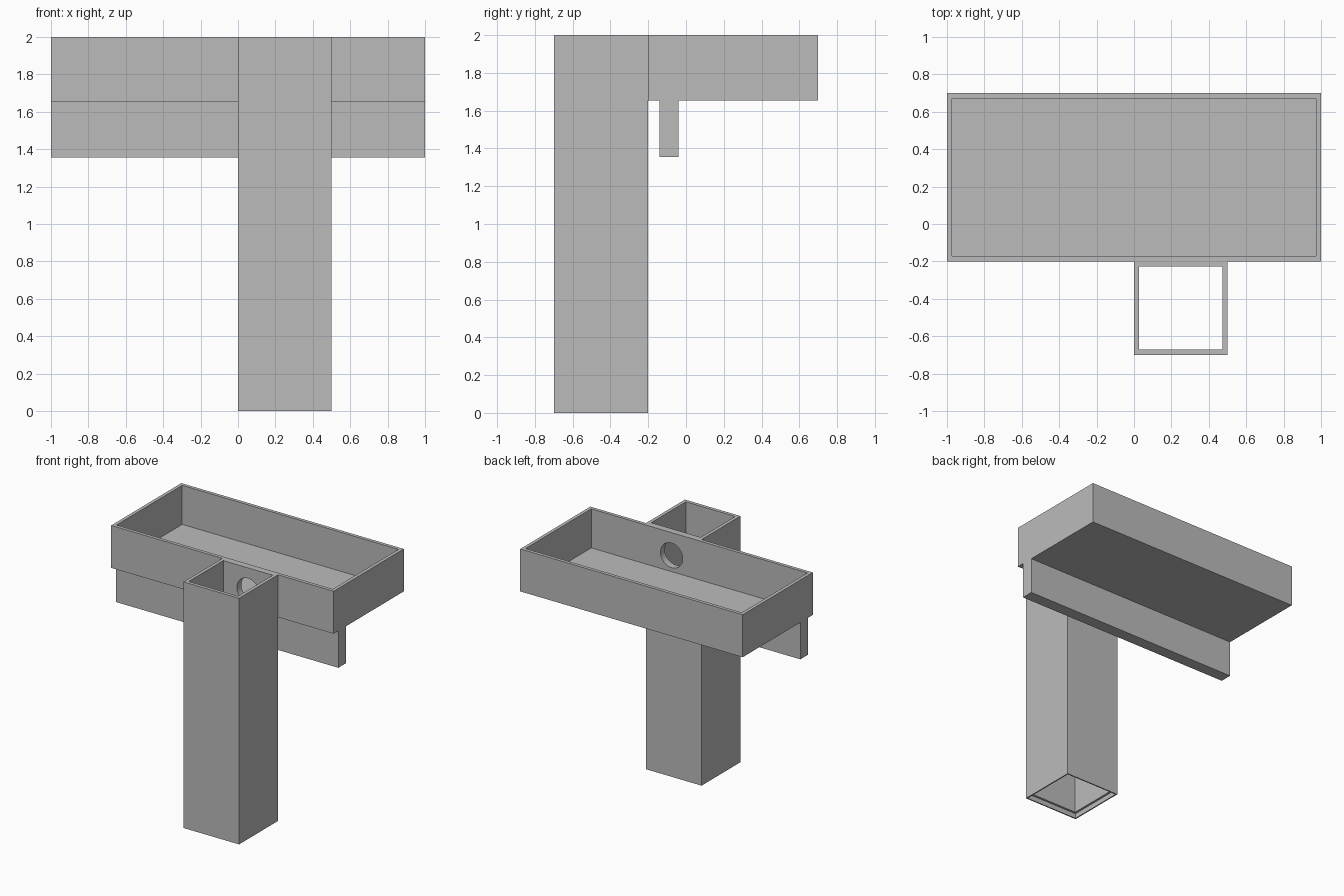
import bpy
from mathutils import Vector

cube = bpy.data.objects.get("Cube")
if cube:
    bpy.data.objects.remove(cube, do_unlink=True)

grey = bpy.data.materials.new("plain_grey")
grey.use_nodes = True
COLOUR = (0.5, 0.5, 0.5, 1)
grey.diffuse_color = COLOUR
grey.node_tree.nodes["Principled BSDF"].inputs["Base Color"].default_value = COLOUR

WALL = 0.028


def box(name, low, high):
    low, high = Vector(low), Vector(high)
    bpy.ops.mesh.primitive_cube_add(size=1, location=(low + high) / 2)
    obj = bpy.context.object
    obj.name = name
    obj.scale = high - low
    bpy.ops.object.transform_apply(location=False, rotation=False, scale=True)
    obj.data.materials.append(grey)
    return obj


def cut(obj, cutter):
    mod = obj.modifiers.new(cutter.name, "BOOLEAN")
    mod.operation = "DIFFERENCE"
    mod.solver = "EXACT"
    mod.object = cutter
    cutter.hide_render = True
    cutter.hide_set(True)


# Open tray
tray = box("tray", (-1, -0.2, 1.655), (1, 0.7, 2))
cut(tray, box("tray_cutter", (-1 + WALL, -0.2 + WALL, 1.655 + WALL),
              (1 - WALL, 0.7 - WALL, 2.1)))

# Hollow column, with a shallow rebate around its lower opening
column = box("column", (0, -0.7, 0), (0.5, -0.2, 2))
cut(column, box("shaft_cutter", (WALL, -0.7 + WALL, -0.1),
                (0.5 - WALL, -0.2 - WALL, 2.1)))
LIP = 0.01
cut(column, box("rebate_cutter", (LIP, -0.7 + LIP, -0.1),
                (0.5 - LIP, -0.2 - LIP, 0.04)))

# Round passage between column and tray
bpy.ops.mesh.primitive_cylinder_add(vertices=48, radius=0.1, depth=0.2,
                                    location=(0.25, -0.2, 1.815), rotation=(1.5708, 0, 0))
passage = bpy.context.object
passage.name = "passage_cutter"
passage.data.materials.append(grey)
cut(tray, passage)
cut(column, passage)

# Rail under the tray
box("support_rail", (-1, -0.14, 1.355), (1, -0.04, 1.655))
